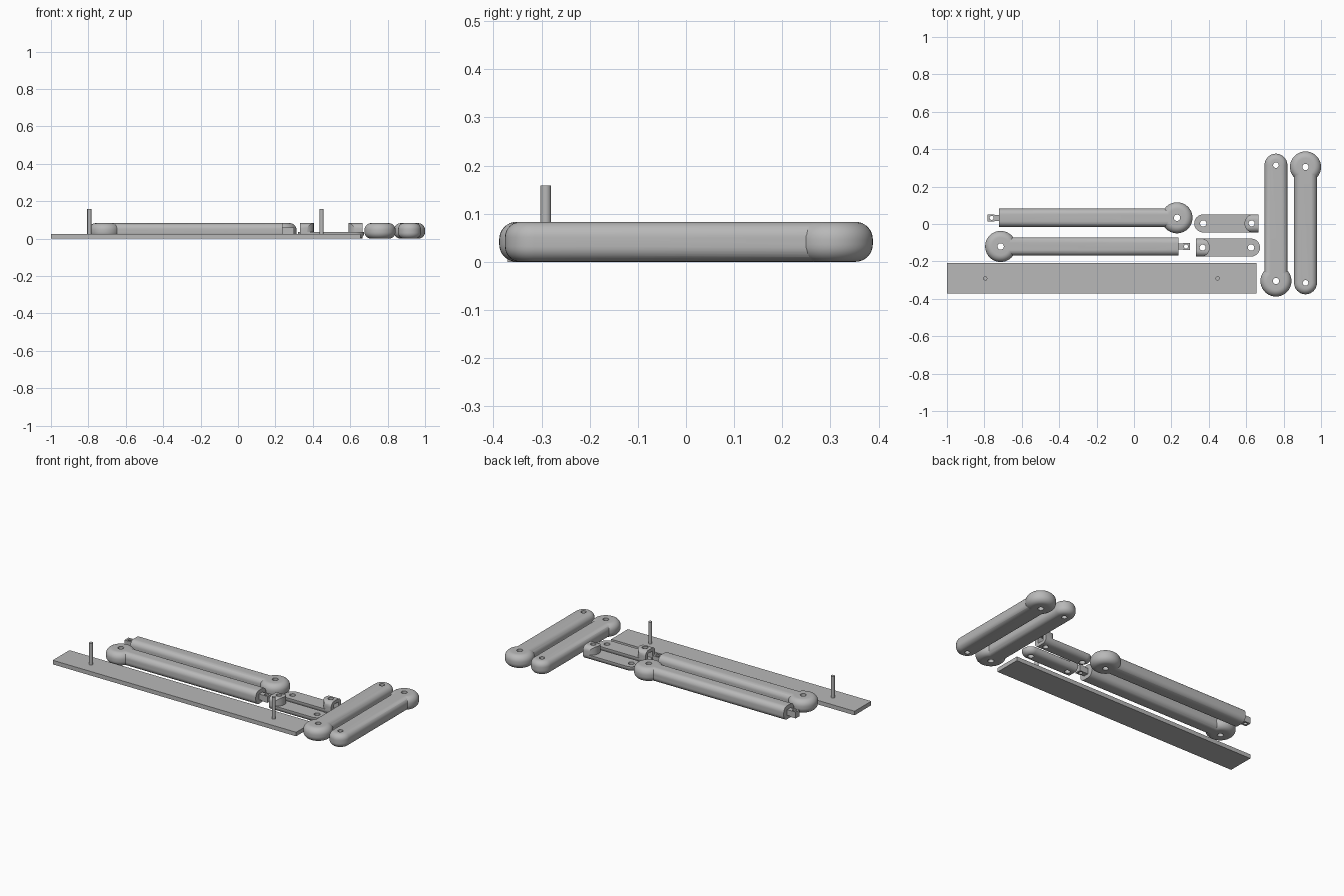
import bpy
import bmesh
from math import pi, sin, cos

if "Cube" in bpy.data.objects:
    bpy.data.objects.remove(bpy.data.objects["Cube"])

GREY = (0.48, 0.48, 0.48, 1)
grey = bpy.data.materials.new("plain grey")
grey.use_nodes = True
grey.diffuse_color = GREY
grey.node_tree.nodes["Principled BSDF"].inputs["Base Color"].default_value = GREY

THICK = 0.083    # height of the moulded parts
STRIP = 0.035    # height of the thin half of a clip


def to_object(name, bm):
    bmesh.ops.remove_doubles(bm, verts=bm.verts[:], dist=1e-5)
    bmesh.ops.recalc_face_normals(bm, faces=bm.faces[:])
    mesh = bpy.data.meshes.new(name)
    bm.to_mesh(mesh)
    bm.free()
    mesh.materials.append(grey)
    obj = bpy.data.objects.new(name, mesh)
    bpy.context.collection.objects.link(obj)
    return obj


def bar(name, x0, x1, r, fillet=0.0, z0=0.0, z1=THICK, round0=True, round1=True, n=20):
    """Bar along x with round or flat ends and filleted top and bottom edges."""
    def outline(inset):
        rad = r - inset
        pts = []
        for x, start, is_round in ((x1, -pi / 2, round1), (x0, pi / 2, round0)):
            for i in range(n + 1):
                a = start + pi * i / n
                if is_round:
                    pts.append((x + rad * cos(a), rad * sin(a)))
                elif i in (0, n):
                    pts.append((x, rad * sin(a)))
        return pts

    levels = [(0, z0), (0, z1)]
    if fillet:
        arc = [(fillet * (1 - sin(a)), fillet * (1 - cos(a)))
               for a in (pi / 2 * i / 8 for i in range(9))]
        levels = [(d, z0 + h) for d, h in arc] + [(d, z1 - h) for d, h in reversed(arc)]
    bm = bmesh.new()
    rings = [[bm.verts.new((x, y, z)) for x, y in outline(d)] for d, z in levels]
    count = len(rings[0])
    for low, high in zip(rings, rings[1:]):
        for i in range(count):
            j = (i + 1) % count
            bm.faces.new((low[i], low[j], high[j], high[i]))
    bm.faces.new(rings[0])
    bm.faces.new(rings[-1])
    return to_object(name, bm)


def box(name, x0, x1, half, z0, z1):
    return bar(name, x0, x1, half, z0=z0, z1=z1, round0=False, round1=False)


def combine(obj, other, operation):
    other.hide_render = True
    bpy.context.view_layer.objects.active = obj
    mod = obj.modifiers.new("cut", 'BOOLEAN')
    mod.operation = operation
    mod.solver = 'EXACT'
    mod.object = other
    bpy.ops.object.modifier_apply(modifier=mod.name)
    bpy.data.objects.remove(other)


def drill(obj, x, r):
    combine(obj, bar("drill", x, x, r, z0=-0.1, z1=0.2), 'DIFFERENCE')


def place(obj, x, y, angle=0.0):
    obj.location = (x, y, 0)
    obj.rotation_euler = (0, 0, angle)
    bpy.ops.object.select_all(action='DESELECT')
    obj.select_set(True)
    bpy.context.view_layer.objects.active = obj
    bpy.ops.object.shade_smooth_by_angle(angle=pi / 6)


def eye(name):
    return bar(name, 0, 0, 0.083, 0.036)


# Short arms: large eye at one end, narrower round tip at the other
def short_arm(name, x, y, angle):
    arm = eye(name)
    combine(arm, bar("beam", 0, 0.62, 0.061, 0.032), 'UNION')
    drill(arm, 0, 0.017)
    drill(arm, 0.62, 0.015)
    place(arm, x, y, angle)


# Long arms: large eye, flat-ended beam and a drilled square tongue
def long_arm(name, x, y, angle):
    arm = eye(name)
    combine(arm, bar("beam", 0, 0.952, 0.049, 0.032, round1=False), 'UNION')
    drill(arm, 0, 0.017)
    place(arm, x, y, angle)
    tongue = box(name + "_tongue", 0.975, 1.012, 0.019, 0.022, 0.061)
    drill(tongue, 0.991, 0.011)
    place(tongue, x, y, angle)
    stem = box(name + "_tongue_stem", 0.945, 0.976, 0.016, 0.024, 0.059)
    place(stem, x, y, angle)


# Clips: thin strip with a full-height socket block at the flat end
def clip(name, x, y, angle):
    def blank(part):
        return bar(part, 0, 0.295, 0.048, 0.03, round0=False)
    strip = blank(name + "_strip")
    combine(strip, box("top_cut", -0.1, 0.5, 0.1, STRIP, 0.2), 'DIFFERENCE')
    block = blank(name + "_block")
    combine(block, bar("block_limit", -0.1, 0.024, 0.05, z0=-0.1, z1=0.2, round0=False), 'INTERSECT')
    combine(strip, block, 'UNION')
    combine(strip, box("socket", -0.1, 0.055, 0.022, 0.02, 0.063), 'DIFFERENCE')
    drill(strip, 0.036, 0.016)
    drill(strip, 0.295, 0.017)
    place(strip, x, y, angle)


short_arm("inner_short_arm", 0.759, -0.305, pi / 2)
short_arm("outer_short_arm", 0.917, 0.305, -pi / 2)
long_arm("back_long_arm", 0.23, 0.033, pi)
long_arm("front_long_arm", -0.713, -0.12, 0)
clip("back_clip", 0.665, 0.003, pi)
clip("front_clip", 0.331, -0.126, 0)

# Base plate with two upright pins
place(box("base_plate", -1.0, 0.655, 0.081, 0, 0.025), 0, -0.29)
for side, px in (("right", -0.795), ("left", 0.447)):
    place(bar(side + "_pin", 0, 0, 0.011, z1=0.158), px, -0.291)
